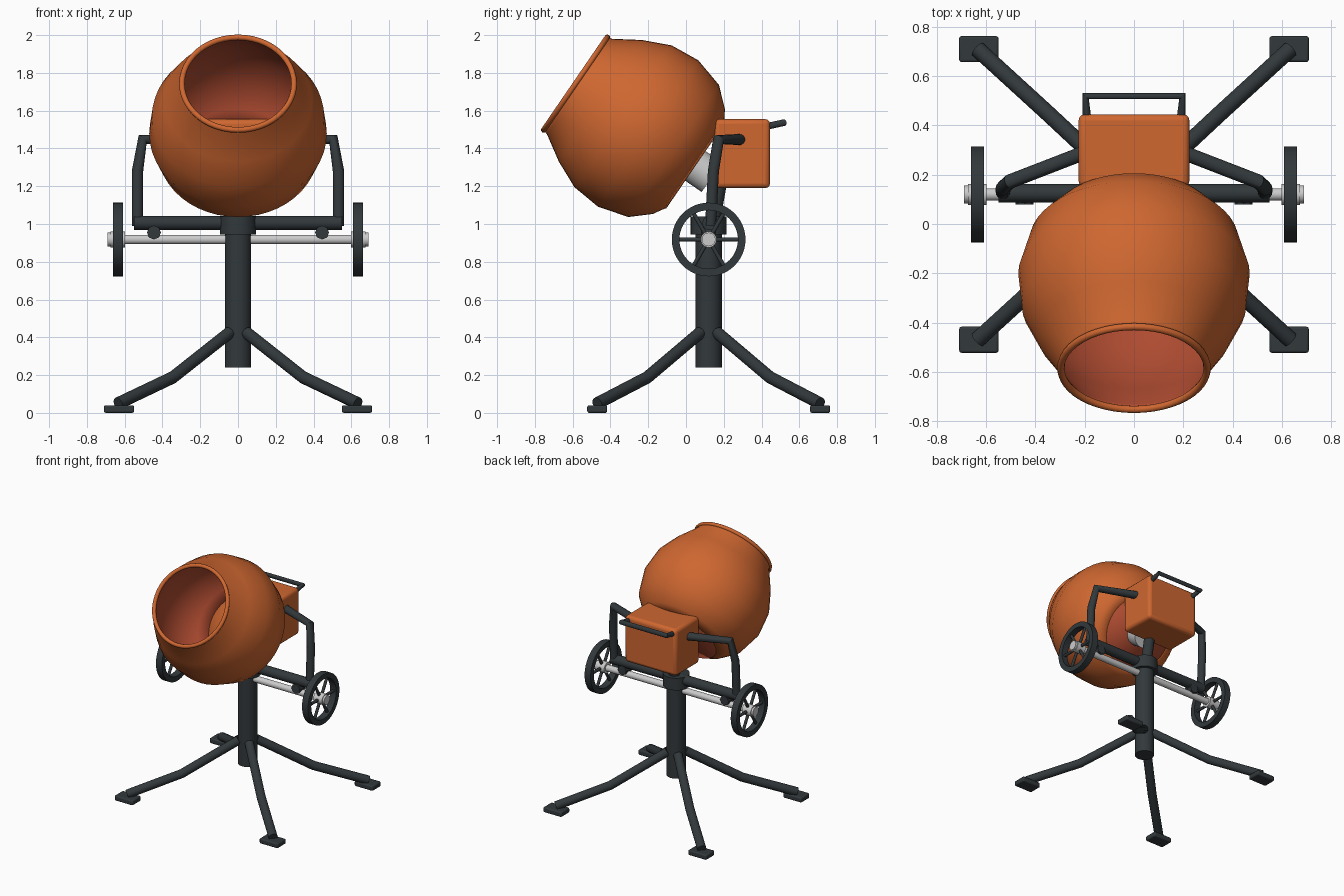
import bpy, bmesh, math
from mathutils import Vector

if "Cube" in bpy.data.objects:
    bpy.data.objects.remove(bpy.data.objects["Cube"])


def material(name, rgb):
    m = bpy.data.materials.new(name)
    m.diffuse_color = (*rgb, 1)
    m.use_nodes = True
    m.node_tree.nodes["Principled BSDF"].inputs["Base Color"].default_value = m.diffuse_color
    return m


ORANGE = material("orange_paint", (0.62, 0.135, 0.03))
INNER = material("drum_inside", (0.42, 0.07, 0.03))
DARK = material("dark_steel", (0.032, 0.04, 0.044))


def finish(ob, *mats, angle=40):
    for m in mats:
        if m:
            ob.data.materials.append(m)
    bpy.ops.object.select_all(action='DESELECT')
    ob.select_set(True)
    bpy.context.view_layer.objects.active = ob
    bpy.ops.object.shade_smooth_by_angle(angle=math.radians(angle))
    return ob


def lathe(name, profile, origin, axis, *mats, n=48, thick=0):
    """Revolve (distance, radius) points around an axis."""
    bm = bmesh.new()
    rings = []
    for t, r in profile:
        rings.append([bm.verts.new((r * math.cos(2 * math.pi * i / n), r * math.sin(2 * math.pi * i / n), t))
                      for i in range(n)])
    for a, b in zip(rings, rings[1:]):
        for i in range(n):
            j = (i + 1) % n
            bm.faces.new((a[i], a[j], b[j], b[i]))
    bmesh.ops.remove_doubles(bm, verts=bm.verts, dist=1e-5)
    me = bpy.data.meshes.new(name)
    bm.to_mesh(me)
    bm.free()
    ob = bpy.data.objects.new(name, me)
    bpy.context.collection.objects.link(ob)
    ob.location = origin
    ob.rotation_euler = Vector(axis).to_track_quat('Z', 'Y').to_euler()
    if thick:
        s = ob.modifiers.new("thickness", 'SOLIDIFY')
        s.thickness, s.offset, s.material_offset = thick, -1, 1
    return finish(ob, *mats)


def rod(name, start, axis, length, r, mat=None, n=32):
    return lathe(name, [(0, 0), (0, r), (length, r), (length, 0)], start, axis, mat, n=n)


def tube(name, points, r, mat=DARK):
    cu = bpy.data.curves.new(name, 'CURVE')
    cu.dimensions = '3D'
    cu.bevel_depth, cu.bevel_resolution, cu.use_fill_caps = r, 5, True
    sp = cu.splines.new('POLY')
    sp.points.add(len(points) - 1)
    for p, co in zip(sp.points, points):
        p.co = (*co, 1)
    ob = bpy.data.objects.new(name, cu)
    bpy.context.collection.objects.link(ob)
    bpy.ops.object.select_all(action='DESELECT')
    ob.select_set(True)
    bpy.context.view_layer.objects.active = ob
    bpy.ops.object.convert(target='MESH')
    return finish(bpy.context.object, mat)


def box(name, lo, hi, bevel, mat):
    lo, hi = Vector(lo), Vector(hi)
    bpy.ops.mesh.primitive_cube_add(size=1, location=(lo + hi) / 2)
    ob = bpy.context.object
    ob.name = name
    for v in ob.data.vertices:
        v.co *= hi - lo
    b = ob.modifiers.new("bevel", 'BEVEL')
    b.width, b.segments = bevel, 3
    return finish(ob, mat)


# Tilted drum: distances run from the mouth towards the motor
MOUTH, AXIS = Vector((0, -0.585, 1.743)), Vector((0, 0.825, -0.566))
lathe("drum_shell", [(0, 0.3), (0.025, 0.305), (0.16, 0.39), (0.305, 0.455), (0.466, 0.47),
                     (0.63, 0.424), (0.728, 0.337), (0.77, 0.268)],
      MOUTH, AXIS, ORANGE, INNER, thick=0.008)
lathe("drum_floor", [(0.762, 0), (0.762, 0.275)], MOUTH, AXIS, ORANGE, INNER, thick=0.008)
lip = [(0.015 * math.sin(a), 0.297 - 0.015 * math.cos(a)) for a in
       [-2 * math.pi * k / 10 for k in range(11)]]
lathe("drum_lip", lip, MOUTH, AXIS, ORANGE)
rod("drum_shaft", MOUTH + AXIS * 0.765, AXIS, 0.11, 0.095)

# Motor housing and its handle
box("motor_housing", (-0.225, 0.15, 1.19), (0.225, 0.445, 1.555), 0.025, ORANGE)
tube("tilt_handle", [(-0.19, 0.42, 1.515), (-0.197, 0.52, 1.537), (0.197, 0.52, 1.537), (0.19, 0.42, 1.515)], 0.018)

# Central post with collar and neck
PY = 0.12
rod("main_post", (0, PY, 0.24), (0, 0, 1), 0.8, 0.07, DARK)
rod("post_collar", (0, PY, 0.945), (0, 0, 1), 0.095, 0.095, DARK)
tube("housing_neck", [(0, 0.135, 0.98), (0, 0.178, 1.22)], 0.04)

# Cross beam and axle
tube("cross_beam", [(-0.55, 0.125, 1.006), (0.55, 0.125, 1.006)], 0.038)
rod("axle", (-0.68, PY, 0.918), (1, 0, 0), 1.36, 0.025)

for s, side in ((-1, "left"), (1, "right")):
    # Bent arm from beam to motor housing
    tube(side + "_arm", [(s * 0.532, 0.13, 0.99), (s * 0.532, 0.145, 1.28), (s * 0.505, 0.172, 1.447),
                         (s * 0.2, 0.29, 1.447)], 0.03)
    rod(side + "_axle_bracket", (s * 0.445, 0.08, 0.955), (0, 1, 0), 0.08, 0.037, DARK, n=8)
    # Wheel: rim, hub, cap and spokes
    c = Vector((s * 0.635, PY, 0.918))
    lathe(side + "_wheel_rim", [(-0.026, 0.155), (-0.026, 0.195), (0.026, 0.195), (0.026, 0.155), (-0.026, 0.155)],
          c, (1, 0, 0), DARK)
    rod(side + "_wheel_hub", c - Vector((s * 0.036, 0, 0)), (s, 0, 0), 0.076, 0.042)
    rod(side + "_hub_cap", c + Vector((s * 0.035, 0, 0)), (s, 0, 0), 0.02, 0.036)
    for k in range(6):
        a = k * math.pi / 3
        d = Vector((0, math.cos(a), math.sin(a)))
        tube(f"{side}_spoke_{k + 1}", [c + d * 0.03, c + d * 0.165], 0.011)
    # Splayed legs with foot pads
    for f, end in ((-1, "front"), (1, "back")):
        tube(f"{end}_{side}_leg", [(s * 0.045, PY + f * 0.045, 0.425), (s * 0.345, PY + f * 0.325, 0.188),
                                   (s * 0.635, PY + f * 0.59, 0.05)], 0.033)
        fy = PY + f * 0.59
        box(f"{end}_{side}_foot", (s * 0.63 - 0.08, fy - 0.053, 0.005 - 0.005), (s * 0.63 + 0.08, fy + 0.053, 0.04),
            0.01, DARK)
